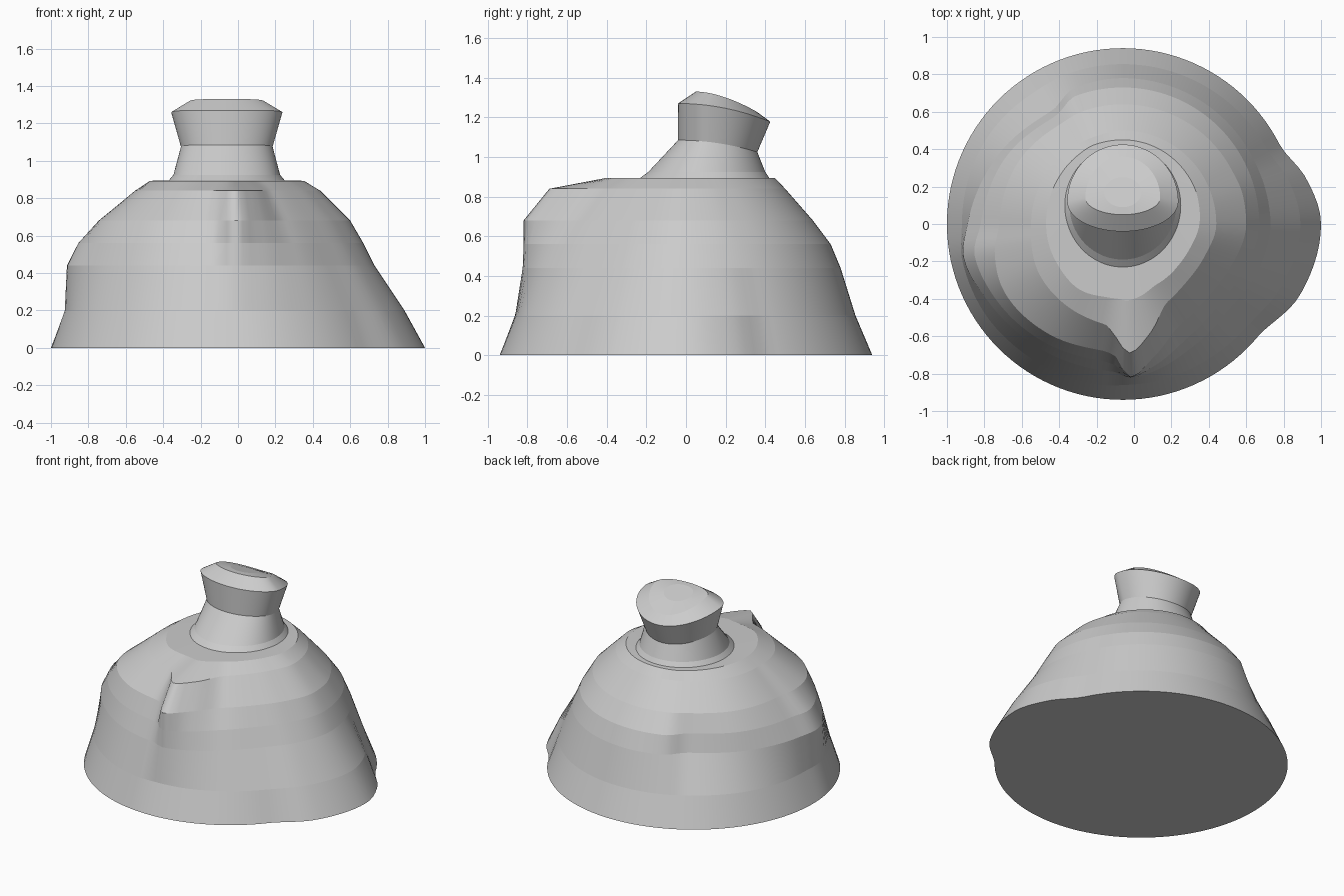
import bpy, bmesh, math

if "Cube" in bpy.data.objects:
    bpy.data.objects.remove(bpy.data.objects["Cube"])

N = 120          # points around each ring
CX = -0.06       # axis of the mound

# Mound: radius at chosen angles (degrees), one row per height
ANG = [-180, -168, -150, -125, -100, -94, -87, -78, -60, -40, -22, 0, 14, 27, 90, 110, 122, 150]
ROWS = {
    0.00: [.94, .94, .94, .94, .94, .94, .94, .94, .94, .94, 1.02, 1.06, 1.01, .94, .94, .94, .94, .94],
    0.20: [.86, .88, .88, .87, .87, .865, .86, .86, .855, .86, .91, .95, .92, .87, .855, .855, .85, .86],
    0.44: [.83, .87, .83, .80, .79, .79, .825, .805, .755, .73, .76, .79, .785, .78, .78, .77, .715, .76],
    0.56: [.76, .81, .79, .76, .74, .75, .82, .78, .70, .67, .69, .73, .73, .73, .73, .73, .68, .72],
    0.68: [.66, .70, .73, .71, .685, .70, .82, .74, .62, .60, .62, .66, .66, .65, .64, .64, .63, .65],
    0.84: [.49, .50, .52, .53, .545, .60, .69, .62, .48, .46, .47, .50, .50, .50, .50, .49, .49, .49],
    0.893: [.41, .41, .41, .42, .40, .40, .41, .40, .37, .37, .38, .41, .42, .43, .45, .45, .44, .42],
}


def radius(row, deg):
    """Smooth periodic interpolation of a row of radii."""
    n = len(ANG)
    a = lambda i: ANG[i % n] + 360 * (i // n)
    r = lambda i: row[i % n]
    i = max(k for k in range(n) if ANG[k] <= deg)

    def slope(k):
        s0 = (r(k) - r(k - 1)) / (a(k) - a(k - 1))
        s1 = (r(k + 1) - r(k)) / (a(k + 1) - a(k))
        return 0 if s0 * s1 <= 0 else 2 * s0 * s1 / (s0 + s1)

    h = a(i + 1) - a(i)
    t = (deg - a(i)) / h
    return ((2*t**3 - 3*t*t + 1) * r(i) + (t**3 - 2*t*t + t) * h * slope(i)
            + (3*t*t - 2*t**3) * r(i + 1) + (t**3 - t*t) * h * slope(i + 1))


def angles():
    return [-180 + 360 * k / N for k in range(N)]


def mound_ring(z, row):
    return [(CX + radius(row, d) * math.cos(math.radians(d)),
             radius(row, d) * math.sin(math.radians(d)), z) for d in angles()]


def neck_ring(cy, rx, back, front, height):
    """Oval reaching from y = front to y = back; height is a function of y."""
    pts = []
    for d in angles():
        s, c = math.sin(math.radians(d)), math.cos(math.radians(d))
        y = cy + (back - cy) * s if s > 0 else cy + (cy - front) * s
        pts.append((CX + rx * c, y, height(y)))
    return pts


def loft(name, rings, bottom=False, top=False):
    bm = bmesh.new()
    vs = [[bm.verts.new(p) for p in ring] for ring in rings]
    for lo, hi in zip(vs, vs[1:]):
        for k in range(N):
            j = (k + 1) % N
            bm.faces.new((lo[k], lo[j], hi[j], hi[k])).smooth = True
    if bottom:
        bm.faces.new(vs[0][::-1])
    if top:
        bm.faces.new(vs[-1])
    # crisp line between bands, smooth around each band
    for ring in vs:
        for k in range(N):
            bm.edges.get((ring[k], ring[(k + 1) % N])).smooth = False
    me = bpy.data.meshes.new(name)
    bm.to_mesh(me)
    bm.free()
    ob = bpy.data.objects.new(name, me)
    bpy.context.collection.objects.link(ob)
    return ob


def sag(z, drop, y0, span, p=2):
    return lambda y: z - drop * (max(0, y - y0) / span) ** p


# Neck foot, shared by mound and neck
foot = neck_ring(0.10, 0.31, 0.42, -0.23, lambda y: 0.895)

# Mound with flat underside and shoulder
loft("mound", [mound_ring(z, row) for z, row in ROWS.items()] + [foot], bottom=True)

# Neck, flared collar and sloping cap
cap = sag(1.33, 0.14, 0.05, 0.37, 1.7)
loft("neck", [
    foot,
    neck_ring(0.10, 0.285, 0.40, -0.19, lambda y: 0.925),
    neck_ring(0.12, 0.245, 0.36, -0.04, sag(1.085, 0.06, -0.04, 0.40)),
    neck_ring(0.12, 0.297, 0.425, -0.04, sag(1.27, 0.09, -0.04, 0.46)),
    neck_ring(0.14, 0.20, 0.36, 0.05, cap),
    neck_ring(0.17, 0.10, 0.25, 0.09, cap),
], top=True)
